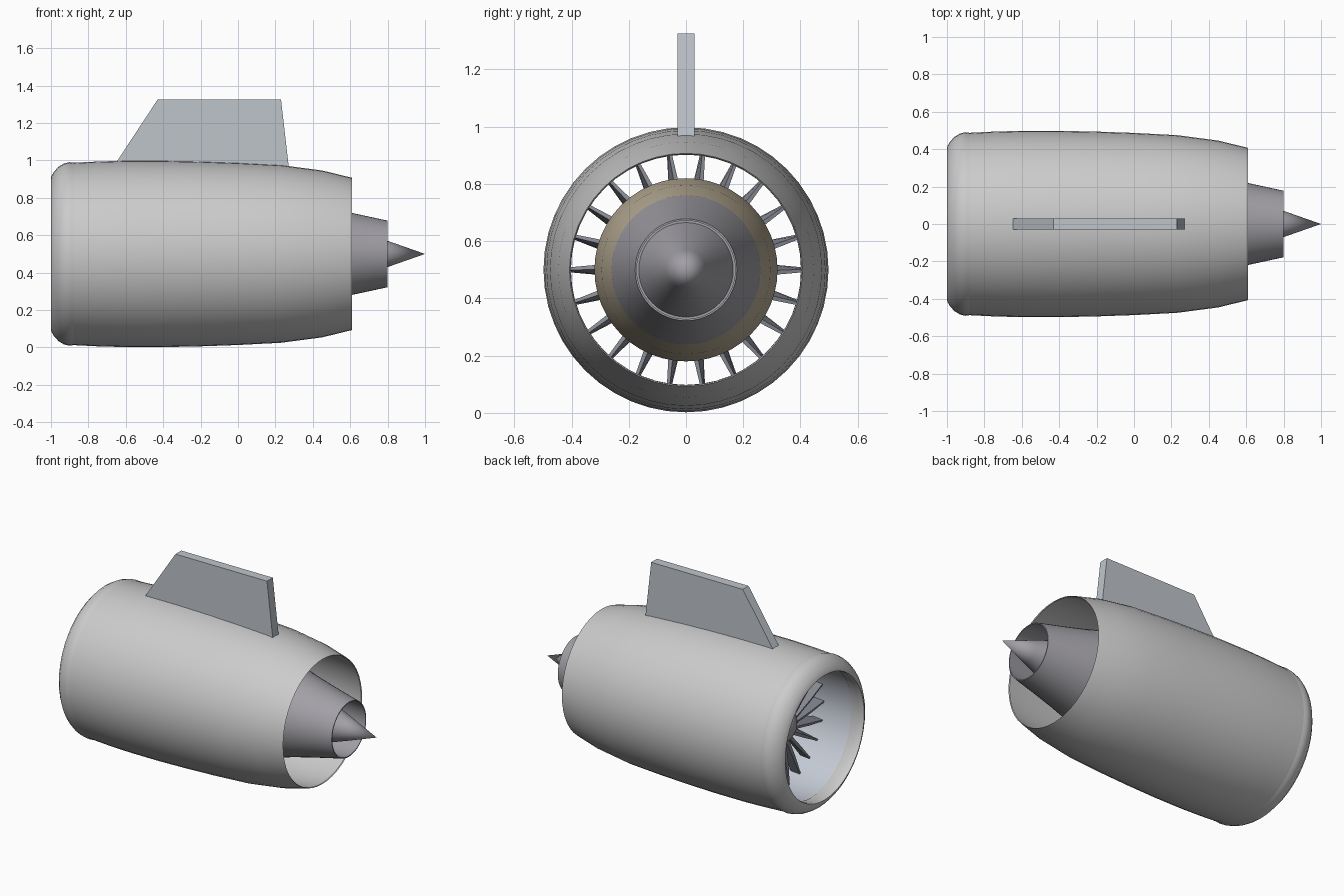
import bpy, bmesh, math
from mathutils import Matrix, Vector

if "Cube" in bpy.data.objects:
    bpy.data.objects.remove(bpy.data.objects["Cube"])

AXIS_Z = 0.5
SEG = 48


def material(name, rgb):
    m = bpy.data.materials.new(name)
    m.diffuse_color = (*rgb, 1)
    m.use_nodes = True
    m.node_tree.nodes["Principled BSDF"].inputs["Base Color"].default_value = m.diffuse_color
    return m


STEEL = material("dark_metal", (0.36, 0.35, 0.38))
BLADE = material("blade_metal", (0.26, 0.27, 0.31))
GOLD = material("bronze_casing", (0.50, 0.43, 0.31))
LINER = material("duct_liner", (0.55, 0.59, 0.66))
PAINT = material("pylon_paint", (0.52, 0.56, 0.60))


def finish(bm, name, mat=None, angle=None):
    me = bpy.data.meshes.new(name)
    bm.to_mesh(me)
    bm.free()
    ob = bpy.data.objects.new(name, me)
    bpy.context.collection.objects.link(ob)
    if mat:
        me.materials.append(mat)
    if angle:
        bpy.ops.object.select_all(action='DESELECT')
        ob.select_set(True)
        bpy.context.view_layer.objects.active = ob
        bpy.ops.object.shade_smooth_by_angle(angle=math.radians(angle))
    return ob


def lathe(name, profile, mat=None, angle=32):
    """Revolve (x, radius) points around the engine axis."""
    bm = bmesh.new()
    verts = [bm.verts.new((x, 0, AXIS_Z + r)) for x, r in profile]
    edges = [bm.edges.new(p) for p in zip(verts, verts[1:])]
    bmesh.ops.spin(bm, geom=verts + edges, cent=(0, 0, AXIS_Z), axis=(1, 0, 0),
                   angle=math.tau, steps=SEG, use_duplicate=False)
    bmesh.ops.remove_doubles(bm, verts=bm.verts, dist=1e-4)
    bmesh.ops.recalc_face_normals(bm, faces=bm.faces)
    return finish(bm, name, mat, angle)


def blade_ring(name, x, count, sections, mat):
    """Twisted blades; sections are (radius, chord, thickness, pitch in degrees)."""
    bm = bmesh.new()
    for i in range(count):
        turn = Matrix.Rotation(math.tau * (i + 0.5) / count, 4, 'X')
        rings = []
        for r, chord, thick, pitch in sections:
            tilt = Matrix.Rotation(math.radians(pitch), 4, 'Z')
            ring = []
            for sx, sy in ((-1, -1), (1, -1), (1, 1), (-1, 1)):
                p = tilt @ Vector((sx * chord / 2, sy * thick / 2, 0))
                p = turn @ Vector((p.x, p.y, r))
                ring.append(bm.verts.new((p.x + x, p.y, p.z + AXIS_Z)))
            rings.append(ring)
        for a, b in zip(rings, rings[1:]):
            for k in range(4):
                n = (k + 1) % 4
                bm.faces.new((a[k], a[n], b[n], b[k]))
        bm.faces.new(rings[0])
        bm.faces.new(rings[-1])
    bmesh.ops.recalc_face_normals(bm, faces=bm.faces)
    return finish(bm, name, mat)


# Outer cowl, turning inward at the thin rear edge
lathe("nacelle_cowl", [(-0.89, 0.487), (-0.75, 0.494), (-0.6, 0.498), (-0.4, 0.498),
                       (-0.2, 0.494), (0.0, 0.487), (0.23, 0.475), (0.45, 0.446),
                       (0.61, 0.407), (0.605, 0.403), (0.45, 0.418), (0.2, 0.425)])

# Rounded inlet lip
lathe("inlet_lip", [(-0.87, 0.486), (-0.90, 0.491), (-0.93, 0.484), (-0.96, 0.466),
                    (-0.985, 0.438), (-0.998, 0.415), (-1.0, 0.406), (-0.985, 0.402),
                    (-0.95, 0.405), (-0.91, 0.412), (-0.89, 0.425)], angle=40)

# Inner duct liner
lathe("bypass_duct", [(-0.91, 0.418), (-0.5, 0.420), (0.2, 0.425)], LINER)

# Fan, hub and spinner
blade_ring("fan_blades", -0.67, 22, [(0.11, 0.10, 0.022, 25), (0.27, 0.09, 0.018, 16),
                                     (0.415, 0.07, 0.010, 5)], BLADE)
lathe("fan_spinner", [(-0.78, 0.0), (-0.765, 0.05), (-0.74, 0.09), (-0.70, 0.12),
                      (-0.62, 0.13), (-0.40, 0.14)], STEEL)

# Core casing
lathe("core_casing", [(-0.42, 0.0), (-0.42, 0.27), (-0.38, 0.30), (-0.25, 0.32),
                      (0.1, 0.32), (0.3, 0.295), (0.44, 0.26)], GOLD)

# Core exhaust nozzle with inner wall
lathe("core_nozzle", [(0.42, 0.263), (0.61, 0.219), (0.80, 0.178), (0.80, 0.172),
                      (0.52, 0.19), (0.52, 0.0)], STEEL)

# Exhaust plug
lathe("exhaust_plug", [(0.52, 0.165), (0.80, 0.07), (1.0, 0.0)], STEEL)

# Mounting pylon
bm = bmesh.new()
face = bm.faces.new([bm.verts.new((x, -0.03, z)) for x, z in
                     ((-0.67, 0.96), (0.272, 0.96), (0.23, 1.325), (-0.43, 1.325))])
ext = bmesh.ops.extrude_face_region(bm, geom=[face])
bmesh.ops.translate(bm, vec=(0, 0.06, 0),
                    verts=[v for v in ext["geom"] if isinstance(v, bmesh.types.BMVert)])
bmesh.ops.recalc_face_normals(bm, faces=bm.faces)
finish(bm, "pylon", PAINT)
